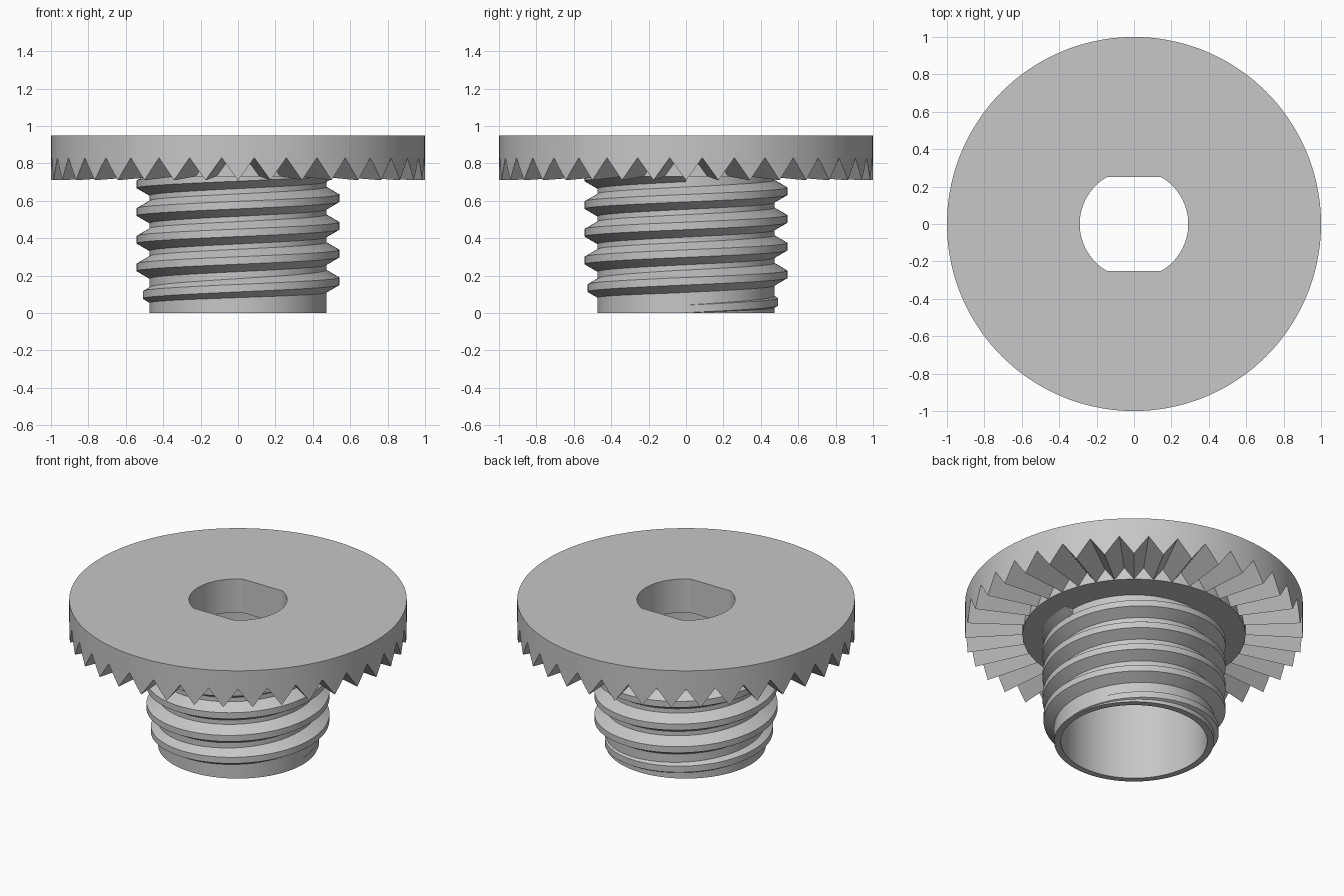
import bpy, bmesh
from math import sin, cos, pi, radians

cube = bpy.data.objects.get("Cube")
if cube:
    bpy.data.objects.remove(cube, do_unlink=True)

grey = bpy.data.materials.new("plain_grey")
grey.use_nodes = True
colour = (0.57, 0.57, 0.57, 1)
grey.diffuse_color = colour
grey.node_tree.nodes["Principled BSDF"].inputs["Base Color"].default_value = colour

SEGS = 144            # steps per full turn
TEETH = 36
TOP, MEAN, AMP = 0.95, 0.77, 0.06
TOOTH_IN = 0.66
FLOOR = MEAN - AMP * TOOTH_IN
CORE, BORE, CREST = 0.473, 0.433, 0.542
PITCH, START, TURNS = 0.148, 0.022, 5


def skin(name, sections, closed):
    """Bridge equal-length closed sections; cap the ends if the sweep is open."""
    bm = bmesh.new()
    rows = [[bm.verts.new(p) for p in s] for s in sections]
    n = len(rows[0])
    pairs = list(zip(rows, rows[1:]))
    if closed:
        pairs.append((rows[-1], rows[0]))
    else:
        bm.faces.new(rows[0])
        bm.faces.new(rows[-1])
    for a, b in pairs:
        for i in range(n):
            j = (i + 1) % n
            bm.faces.new((a[i], a[j], b[j], b[i]))
    bmesh.ops.remove_doubles(bm, verts=bm.verts, dist=0.0002)
    bmesh.ops.recalc_face_normals(bm, faces=bm.faces)
    mesh = bpy.data.meshes.new(name)
    bm.to_mesh(mesh)
    bm.free()
    mesh.materials.append(grey)
    mesh.shade_smooth()
    mesh.set_sharp_from_angle(angle=radians(25))
    obj = bpy.data.objects.new(name, mesh)
    bpy.context.collection.objects.link(obj)
    return obj


def around(a, profile):
    return [(r * cos(a), r * sin(a), z) for r, z in profile]


def tooth(a, r):
    """Height of the radial teeth, which shrink towards the axis."""
    phase = (a * TEETH / (2 * pi)) % 1
    wave = 1 - 4 * abs(phase - 0.5)      # -1 on a crest, 1 in a valley
    return MEAN + AMP * r * wave


def flange_profile(a):
    hole = min(0.29, 0.25 / max(abs(sin(a)), 0.01))   # round hole with two flats
    return [(hole, FLOOR), (hole, TOP), (1, TOP), (1, tooth(a, 1)),
            (TOOTH_IN, tooth(a, TOOTH_IN)), (TOOTH_IN, FLOOR)]


def thread_profile(a):
    f = min(1, a / (2 * pi) + 0.02)      # thread grows over its first turn
    z = START + PITCH * a / (2 * pi)
    tip, base = 0.02, 0.02 + 0.04 * f
    r = CORE + (CREST - CORE) * f
    return [(CORE - 0.015, z - base), (CORE, z - base), (r, z - tip),
            (r, z + tip), (CORE, z + base), (CORE - 0.015, z + base)]


angles = [2 * pi * i / SEGS for i in range(SEGS)]

# Toothed flange with the flatted hole
skin("toothed_flange", [around(a, flange_profile(a)) for a in angles], True)

# Hollow sleeve below the flange
tube = [(BORE, 0), (CORE, 0), (CORE, FLOOR + 0.01), (BORE, FLOOR + 0.01)]
skin("sleeve", [around(a, tube) for a in angles], True)

# Helical thread around the sleeve
turn = [2 * pi * i / SEGS for i in range(SEGS * TURNS + 1)]
skin("screw_thread", [around(a, thread_profile(a)) for a in turn], False)
